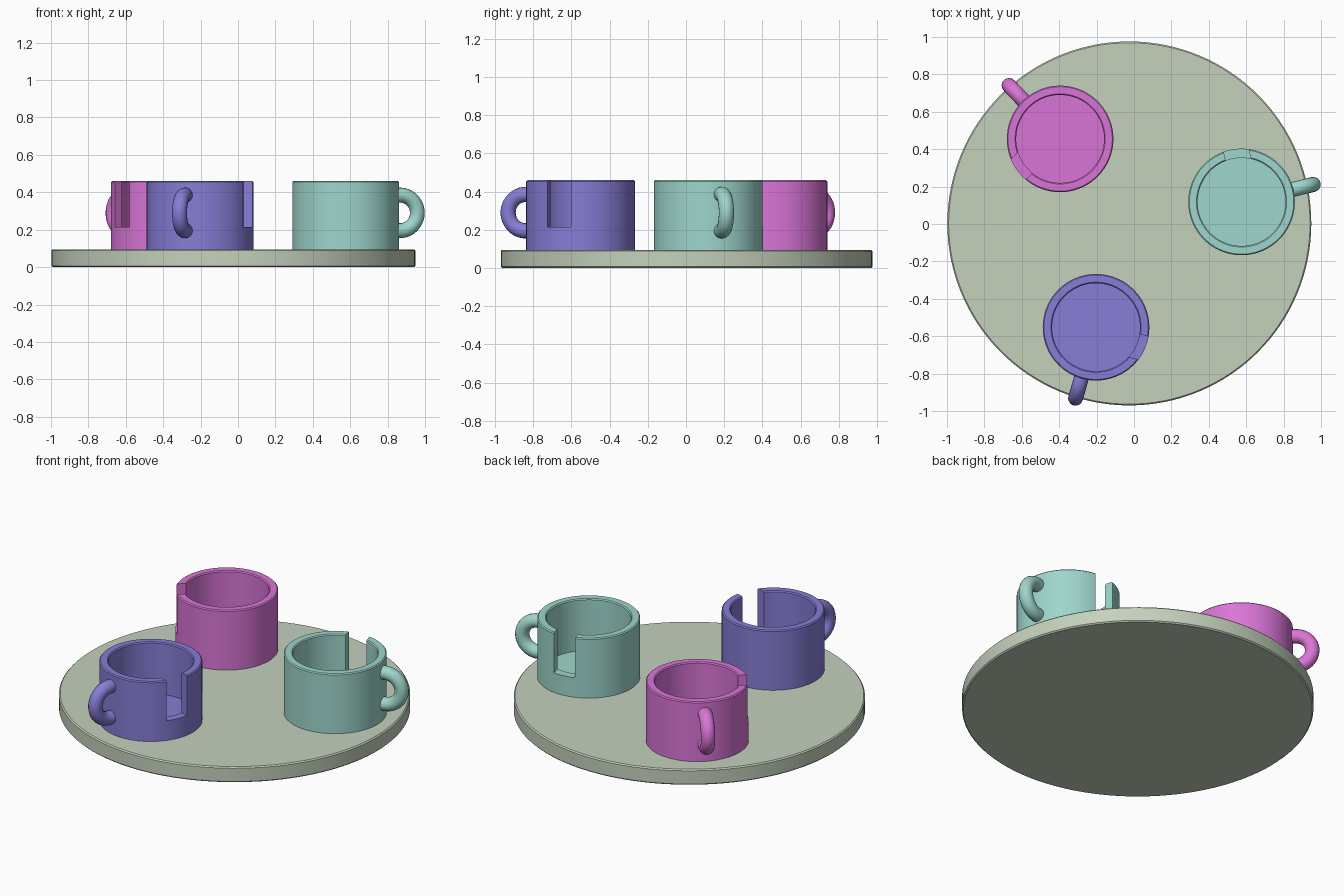
import bpy, bmesh, math
from mathutils import Matrix, Vector

if "Cube" in bpy.data.objects:
    bpy.data.objects.remove(bpy.data.objects["Cube"])


def material(name, srgb):
    m = bpy.data.materials.new(name)
    lin = [((c + 0.055) / 1.055) ** 2.4 for c in srgb]
    m.diffuse_color = (*lin, 1)
    m.use_nodes = True
    m.node_tree.nodes["Principled BSDF"].inputs["Base Color"].default_value = m.diffuse_color
    return m


def finish(obj, mat):
    obj.data.materials.clear()
    obj.data.materials.append(mat)
    bpy.ops.object.select_all(action='DESELECT')
    obj.select_set(True)
    bpy.context.view_layer.objects.active = obj
    bpy.ops.object.shade_smooth_by_angle(angle=math.radians(30))


def link_mesh(name, bm):
    bmesh.ops.recalc_face_normals(bm, faces=bm.faces)
    me = bpy.data.meshes.new(name)
    bm.to_mesh(me)
    bm.free()
    obj = bpy.data.objects.new(name, me)
    bpy.context.collection.objects.link(obj)
    return obj


def lathe(name, profile, steps):
    """Spin an (r, z) profile round the z axis."""
    bm = bmesh.new()
    vs = [bm.verts.new((r, 0, z)) for r, z in profile]
    es = [bm.edges.new(p) for p in zip(vs, vs[1:])]
    bmesh.ops.spin(bm, geom=vs + es, cent=(0, 0, 0), axis=(0, 0, 1),
                   angle=math.tau, steps=steps)
    bmesh.ops.remove_doubles(bm, verts=bm.verts, dist=1e-4)
    return link_mesh(name, bm)


# Round tray
T = 0.095
tray = lathe("tray", [(0, 0), (0.966, 0), (0.973, 0.007), (0.973, T - 0.007),
                      (0.966, T), (0, T)], 128)
tray.location = (-0.025, 0.003, 0)
finish(tray, material("sage", (0.77, 0.82, 0.74)))

RO, RI, TOP, B = 0.285, 0.235, 0.46, 0.006


def cup(colour, loc, degrees, mat):
    place = Matrix.Translation((*loc, 0)) @ Matrix.Rotation(math.radians(degrees), 4, 'Z')

    # Cup body: hollow, with softened rim
    body = lathe(colour + "_cup", [(0, T), (RO, T), (RO, TOP - B), (RO - B, TOP),
                                   (RI + B, TOP), (RI, TOP - B), (RI, T + 0.05),
                                   (0, T + 0.05)], 96)

    # Notch cut through the wall beside the handle
    bm = bmesh.new()
    bmesh.ops.create_cube(bm, size=1)
    bmesh.ops.scale(bm, vec=(0.133, 0.3, 0.4), verts=bm.verts)
    bmesh.ops.translate(bm, vec=(0.037, 0.26, 0.415), verts=bm.verts)
    cutter = link_mesh("notch_cutter", bm)
    cutter.hide_render = True
    mod = body.modifiers.new("notch", 'BOOLEAN')
    mod.operation, mod.solver, mod.object = 'DIFFERENCE', 'EXACT', cutter
    bpy.context.view_layer.objects.active = body
    bpy.ops.object.modifier_apply(modifier=mod.name)
    bpy.data.objects.remove(cutter)
    finish(body, mat)
    body.matrix_world = place

    # Handle: half ring with short straight ends set into the wall
    cx, cz, R = 0.30, 0.29, 0.095
    pts = [(0.25, cz - R)]
    pts += [(cx + R * math.cos(a), cz + R * math.sin(a))
            for a in (math.pi * (i / 24 - 0.5) for i in range(25))]
    pts.append((0.25, cz + R))
    cu = bpy.data.curves.new("handle_path", 'CURVE')
    cu.dimensions = '3D'
    cu.bevel_depth, cu.bevel_resolution, cu.use_fill_caps = 0.04, 6, True
    sp = cu.splines.new('POLY')
    sp.points.add(len(pts) - 1)
    for p, (x, z) in zip(sp.points, pts):
        p.co = (x, 0, z, 1)
    handle = bpy.data.objects.new(colour + "_handle", cu)
    bpy.context.collection.objects.link(handle)
    bpy.ops.object.select_all(action='DESELECT')
    handle.select_set(True)
    bpy.context.view_layer.objects.active = handle
    bpy.ops.object.convert(target='MESH')
    handle = bpy.context.view_layer.objects.active
    finish(handle, mat)
    handle.matrix_world = place


# Three cups round the tray, handles facing outward
cup("teal", (0.575, 0.118), 13.7, material("teal", (0.62, 0.84, 0.80)))
cup("pink", (-0.395, 0.455), 133.7, material("pink", (0.85, 0.46, 0.84)))
cup("violet", (-0.203, -0.552), 253.9, material("violet", (0.53, 0.49, 0.84)))
